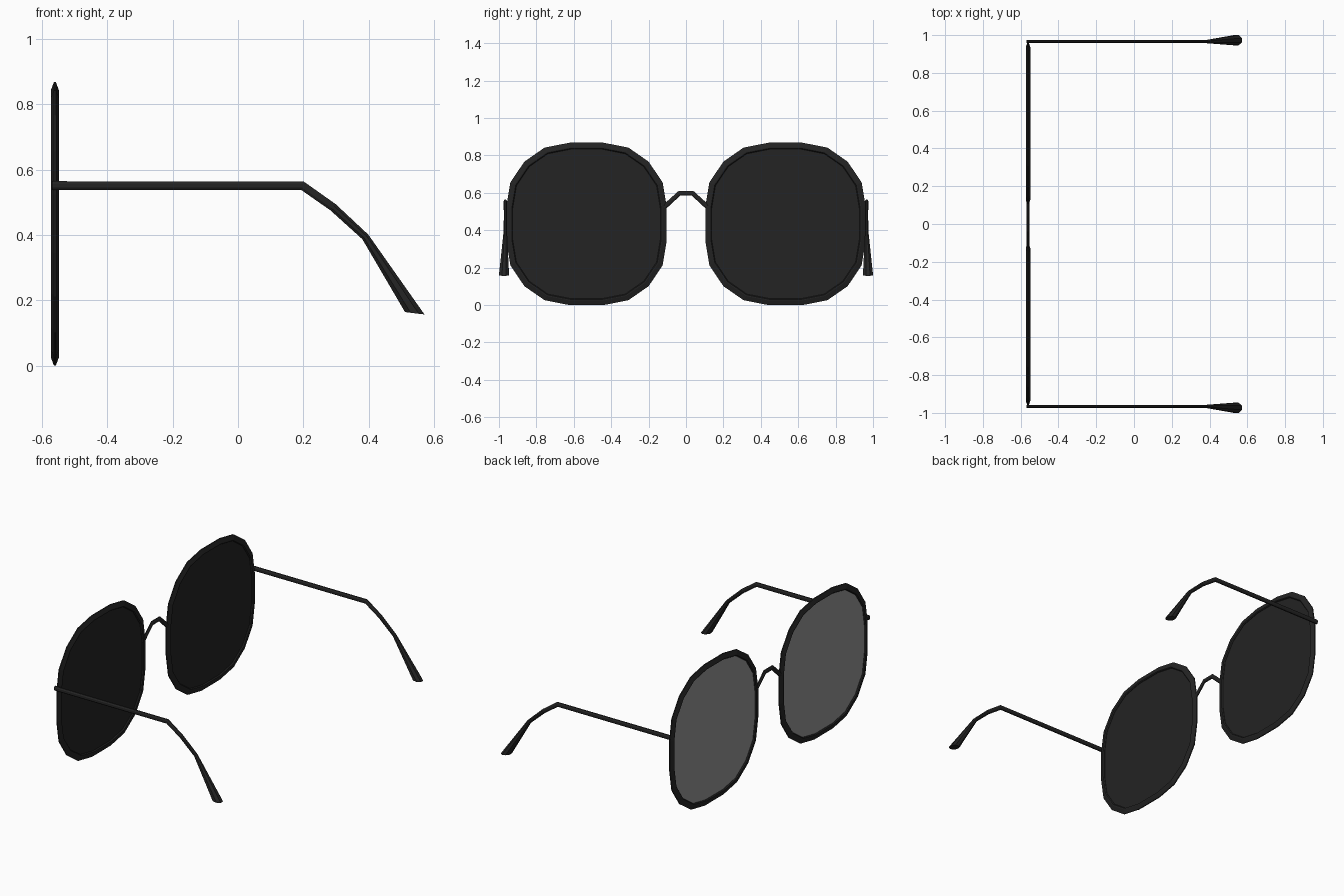
import bpy, bmesh, math
from mathutils import Vector

if "Cube" in bpy.data.objects:
    bpy.data.objects.remove(bpy.data.objects["Cube"])


def material(name, v):
    m = bpy.data.materials.new(name)
    m.diffuse_color = (v, v, v, 1)
    m.use_nodes = True
    m.node_tree.nodes["Principled BSDF"].inputs["Base Color"].default_value = m.diffuse_color
    return m


BLACK = material("black frame", 0.017)
GREY = material("grey lens", 0.30)
XC = -0.561                      # plane of the lenses
YC, ZC = 0.532, 0.434            # lens centre

# rounded-square outline, 5 points per quarter
QUARTER = [(0.429, 0.09), (0.407, 0.222), (0.332, 0.333), (0.224, 0.408), (0.091, 0.434)]
OUTLINE = (QUARTER + [(-a, b) for a, b in reversed(QUARTER)]
           + [(-a, -b) for a, b in QUARTER] + [(a, -b) for a, b in reversed(QUARTER)])


def loft(name, rings, closed=False, mats=(BLACK,)):
    """Skin a list of equal-sized rings; cap the ends unless closed."""
    bm = bmesh.new()
    vs = [[bm.verts.new(p) for p in r] for r in rings]
    n = len(rings[0])
    for i in range(len(vs) if closed else len(vs) - 1):
        a, b = vs[i], vs[(i + 1) % len(vs)]
        for k in range(n):
            bm.faces.new((a[k], a[(k + 1) % n], b[(k + 1) % n], b[k]))
    if not closed:
        bm.faces.new(vs[0])
        bm.faces.new(vs[-1])
    bmesh.ops.recalc_face_normals(bm, faces=bm.faces)
    me = bpy.data.meshes.new(name)
    if len(mats) > 1:            # second colour on the outward (-x) face
        for f in bm.faces:
            f.material_index = 1 if f.normal.x < -0.9 else 0
    bm.to_mesh(me)
    bm.free()
    for m in mats:
        me.materials.append(m)
    ob = bpy.data.objects.new(name, me)
    bpy.context.collection.objects.link(ob)
    return ob


def octagon(c, u, v, hu, hv):
    """Octagon around c with half widths hu along u and hv along v."""
    k = 1 / math.cos(math.pi / 8)
    return [c + u * hu * k * math.cos(t) + v * hv * k * math.sin(t)
            for t in [math.pi / 8 + i * math.pi / 4 for i in range(8)]]


def outline_ring(side, s, x):
    return [(x, side * (YC + a * s), ZC + b * s) for a, b in OUTLINE]


# rim section: (scale of outline, x offset), narrow at the outer edge
RIM = [(1, -0.003), (1, 0.003), (0.945, 0.012), (0.93, 0.012),
       (0.92, 0.006), (0.92, -0.006), (0.93, -0.012), (0.945, -0.012)]

# temple stations: x, z, normal x, normal z, half height, half width in y
TEMPLE = [(-0.57, 0.551, 0, 1, 0.0135, 0.009),
          (0.197, 0.551, 0.28, 0.96, 0.0135, 0.009),
          (0.291, 0.485, 0.65, 0.76, 0.0125, 0.008),
          (0.390, 0.394, 0.79, 0.61, 0.0115, 0.009),
          (0.5415, 0.160, 0.99, -0.12, 0.030, 0.027)]

for side, word in ((1, "left"), (-1, "right")):
    # rim
    loft(word + "_rim", [outline_ring(side, s, XC + x) for s, x in RIM], closed=True)
    # lens: grey outside, black inside
    loft(word + "_lens", [outline_ring(side, 0.925, XC + x) for x in (-0.004, 0.004)],
         mats=(BLACK, GREY))
    # temple arm with flared tip
    rings = []
    for x, z, nx, nz, hn, hy in TEMPLE:
        y = side * (0.966 + (0.007 if hy > 0.02 else 0))
        rings.append(octagon(Vector((x, y, z)), Vector((nx, 0, nz)).normalized(),
                             Vector((0, 1, 0)), hn, hy))
    loft(word + "_temple", rings)

# bridge
BRIDGE = [(-0.118, 0.522, -0.68, 0.73), (-0.036, 0.597, -0.36, 0.93),
          (0.036, 0.597, 0.36, 0.93), (0.118, 0.522, 0.68, 0.73)]
loft("bridge", [octagon(Vector((XC, y, z)), Vector((0, ny, nz)).normalized(),
                        Vector((1, 0, 0)), 0.013, 0.008) for y, z, ny, nz in BRIDGE])
